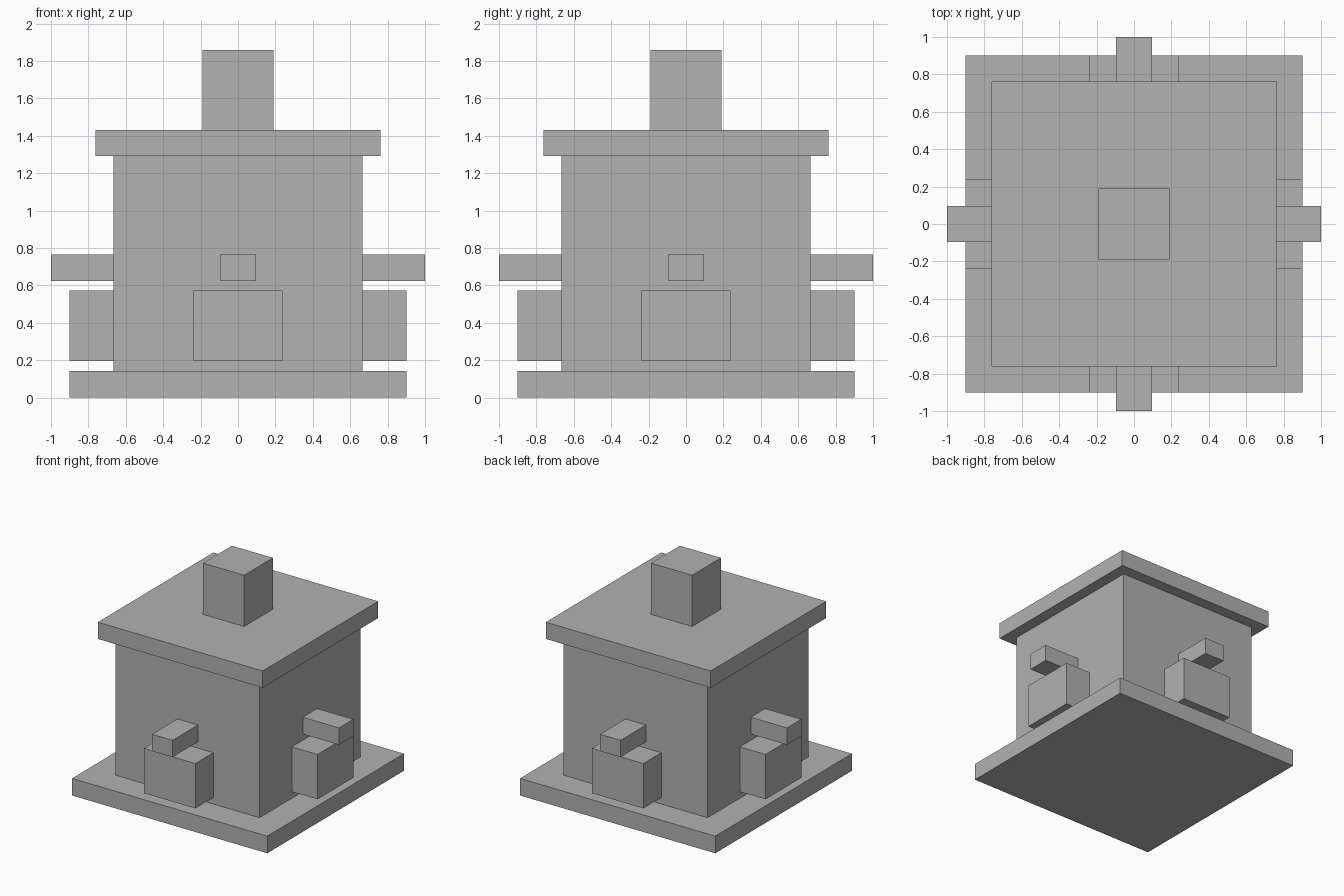
import bpy
from math import pi
from mathutils import Matrix, Vector

cube = bpy.data.objects.get("Cube")
if cube:
    bpy.data.objects.remove(cube, do_unlink=True)

# Single plain grey
grey = bpy.data.materials.new("plain_grey")
grey.use_nodes = True
colour = (0.445, 0.445, 0.445, 1)
grey.diffuse_color = colour
grey.node_tree.nodes["Principled BSDF"].inputs["Base Color"].default_value = colour


def box(name, low, high, turn=0.0):
    """Box between two corners, turned about the vertical axis."""
    low, high = Vector(low), Vector(high)
    bpy.ops.mesh.primitive_cube_add(size=1)
    obj = bpy.context.object
    obj.name = name
    obj.data.transform(Matrix.Rotation(turn, 4, "Z")
                       @ Matrix.Translation((low + high) / 2)
                       @ Matrix.Diagonal((*(high - low), 1)))
    obj.data.materials.append(grey)
    return obj


def slab(name, half, bottom, top):
    """Square block centred on the vertical axis."""
    return box(name, (-half, -half, bottom), (half, half, top))


# Central stack
WALL = 0.665
slab("base_plate", 0.902, 0, 0.143)
slab("main_body", WALL, 0.143, 1.292)
slab("roof_slab", 0.762, 1.292, 1.432)
slab("chimney", 0.19, 1.432, 1.86)

# A wide block with a narrow ledge above it on each wall
for i, side in enumerate(("front", "left", "back", "right")):
    turn = i * pi / 2
    box(side + "_block", (-0.238, -0.902, 0.197), (0.238, -WALL, 0.572), turn)
    box(side + "_ledge", (-0.095, -1, 0.624), (0.095, -WALL, 0.765), turn)
